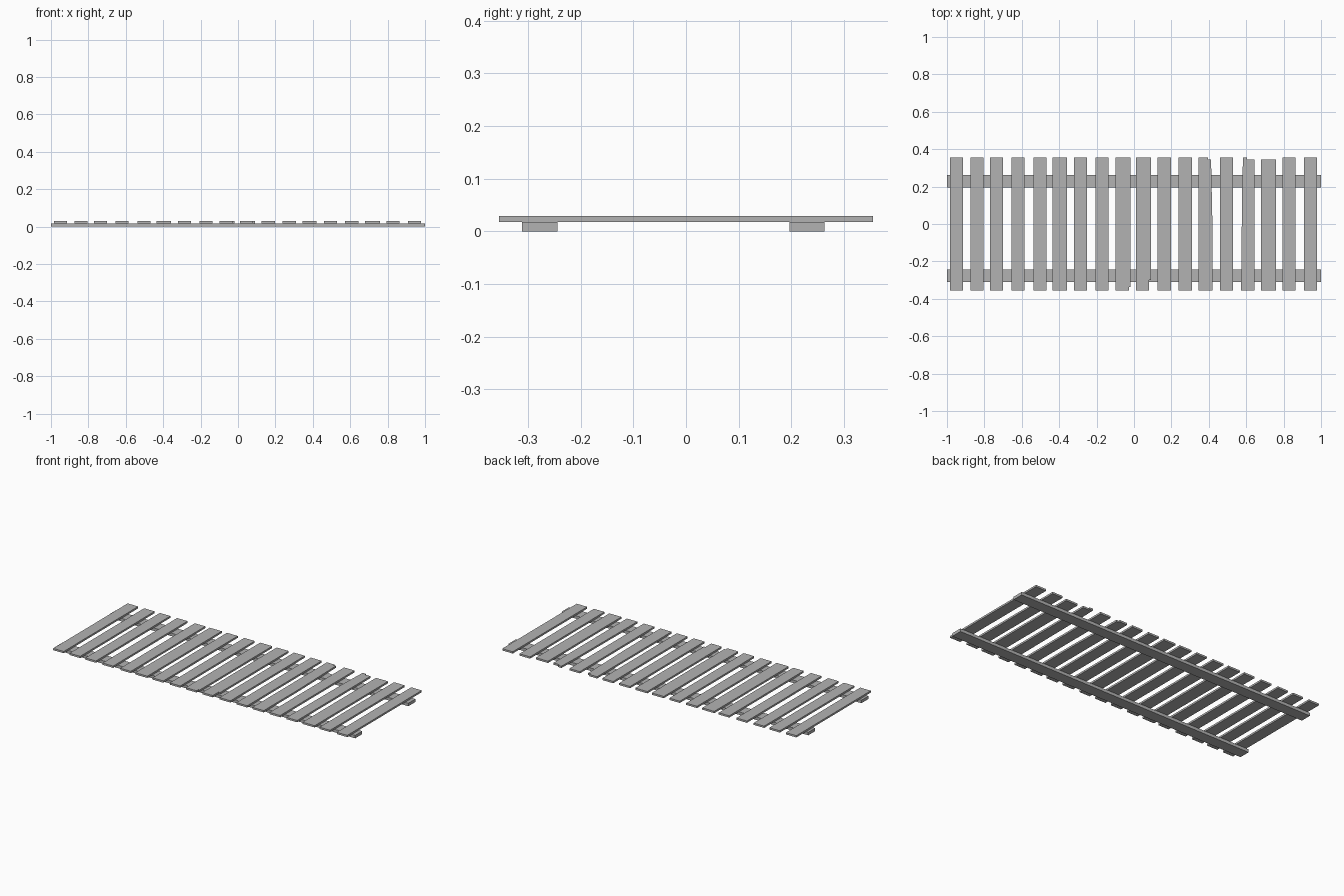
import bpy, bmesh

if "Cube" in bpy.data.objects:
    bpy.data.objects.remove(bpy.data.objects["Cube"])

grey = bpy.data.materials.new("weathered_grey")
grey.diffuse_color = (0.45, 0.45, 0.45, 1)
grey.use_nodes = True
grey.node_tree.nodes["Principled BSDF"].inputs["Base Color"].default_value = grey.diffuse_color


def plank(name, outline, z0, z1):
    """Extrude a flat outline (seen from above) between two heights."""
    bm = bmesh.new()
    face = bm.faces.new([bm.verts.new((x, y, z0)) for x, y in outline])
    ext = bmesh.ops.extrude_face_region(bm, geom=[face])
    for v in ext["geom"]:
        if isinstance(v, bmesh.types.BMVert):
            v.co.z = z1
    bmesh.ops.recalc_face_normals(bm, faces=bm.faces)
    me = bpy.data.meshes.new(name)
    bm.to_mesh(me)
    bm.free()
    me.materials.append(grey)
    ob = bpy.data.objects.new(name, me)
    bpy.context.collection.objects.link(ob)
    return ob


def rect(x0, x1, y0, y1):
    return [(x0, y0), (x1, y0), (x1, y1), (x0, y1)]


# Two long rails underneath
plank("front_rail", rect(-1, 1, -0.311, -0.244), 0, 0.018)
plank("back_rail", rect(-1, 1, 0.196, 0.263), 0, 0.018)

# Cross slats: left and right edges
Y = 0.355
edges = [(-.985, -.915), (-.875, -.805), (-.77, -.70), (-.655, -.585),
         (-.537, -.467), (-.437, -.357), (-.322, -.25), (-.207, -.137),
         (-.10, -.02), (.01, .09), (.125, .198), (.238, .31),
         (.345, .42), (.46, .53), (.573, .643), (.68, .76),
         (.793, .863), (.908, .978)]

# Worn slats have chipped corners or a shortened end
special = {
    8: [(-.10, -Y), (-.028, -Y), (-.028, -.337), (-.02, -.337), (-.02, Y), (-.10, Y)],
    9: [(.01, -Y), (.08, -Y), (.08, -.30), (.09, -.30), (.09, Y), (.01, Y)],
    12: [(.345, -Y), (.42, -Y), (.42, -.03), (.412, .345), (.395, .345),
         (.395, Y), (.345, Y)],
    14: [(.573, -Y), (.643, -Y), (.643, .345), (.605, .345), (.605, Y),
         (.583, Y), (.578, .20)],
    15: rect(.68, .76, -Y, .345),
}
for i, (a, b) in enumerate(edges):
    plank(f"slat_{i + 1:02d}", special.get(i, rect(a, b, -Y, Y)), 0.018, 0.029)
